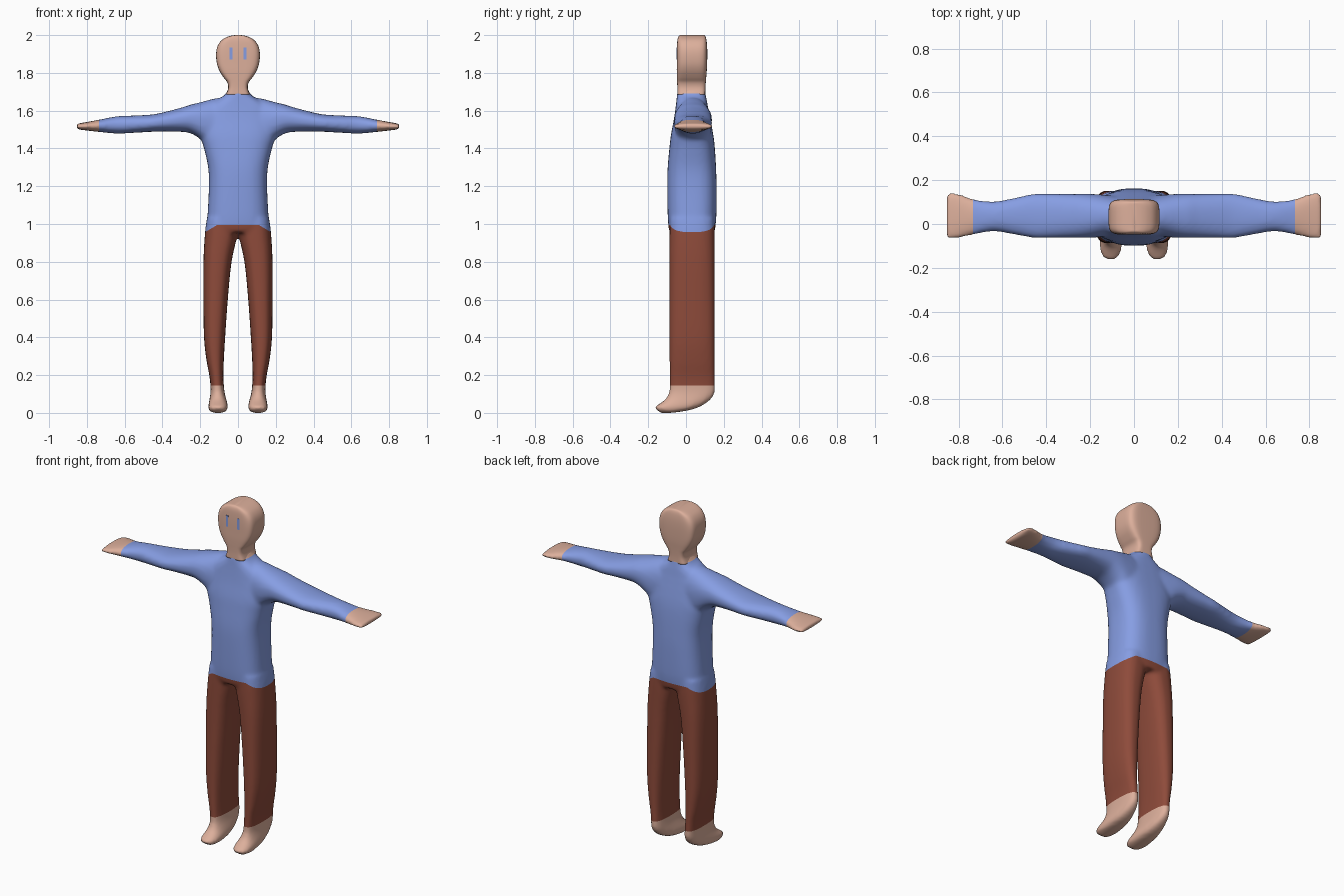
import bpy, bmesh, math
from mathutils import Vector

if "Cube" in bpy.data.objects:
    bpy.data.objects.remove(bpy.data.objects["Cube"])


def material(name, color):
    m = bpy.data.materials.new(name)
    m.diffuse_color = (*color, 1)
    m.use_nodes = True
    m.node_tree.nodes["Principled BSDF"].inputs["Base Color"].default_value = m.diffuse_color
    return m


skin = material("skin", (0.72, 0.43, 0.33))
blue = material("shirt_blue", (0.24, 0.34, 0.77))
brown = material("trouser_brown", (0.27, 0.07, 0.043))


def smooth_rows(rows, steps=4):
    """Catmull-Rom interpolation of section rows."""
    out = []
    for i in range(len(rows) - 1):
        a, b = rows[max(i - 1, 0)], rows[i]
        c, d = rows[i + 1], rows[min(i + 2, len(rows) - 1)]
        for s in range(steps):
            t = s / steps
            out.append([0.5 * (2 * q + (r - p) * t + (2 * p - 5 * q + 4 * r - w) * t * t
                               + (3 * q - p - 3 * r + w) * t ** 3)
                        for p, q, r, w in zip(a, b, c, d)])
    return out + [list(rows[-1])]


def loft(bm, sections, power, sides=40):
    """Skin closed superellipse sections given as (centre, u, v)."""
    def se(x):
        return math.copysign(abs(x) ** (2 / power), x)
    rings = []
    for c, u, v in sections:
        rings.append([bm.verts.new(c + u * se(math.cos(a)) + v * se(math.sin(a)))
                      for a in (2 * math.pi * (k + 0.5) / sides for k in range(sides))])
    faces = [bm.faces.new(rings[0]), bm.faces.new(rings[-1])]
    for r, s in zip(rings, rings[1:]):
        for k in range(sides):
            j = (k + 1) % sides
            faces.append(bm.faces.new((r[k], r[j], s[j], s[k])))
    bmesh.ops.recalc_face_normals(bm, faces=faces)


def upright(rows, side=1):
    """Rows: front y, front z, back y, back z, x0, x1."""
    out = []
    for fy, fz, by, bz, x0, x1 in smooth_rows(rows):
        out.append((Vector((side * (x0 + x1) / 2, (fy + by) / 2, (fz + bz) / 2)),
                    Vector(((x1 - x0) / 2, 0, 0)),
                    Vector((0, (by - fy) / 2, (bz - fz) / 2))))
    return out


def level(rows):
    """Rows: z, front y, back y, half width."""
    return upright([(a, z, b, z, -w, w) for z, a, b, w in rows])


def sideways(rows, side):
    """Rows: x, front y, back y, low z, high z."""
    return [(Vector((side * x, (a + b) / 2, (lo + hi) / 2)),
             Vector((0, (b - a) / 2, 0)), Vector((0, 0, (hi - lo) / 2)))
            for x, a, b, lo, hi in smooth_rows(rows)]


def add_object(name, bm, mats):
    me = bpy.data.meshes.new(name)
    bm.to_mesh(me)
    bm.free()
    for m in mats:
        me.materials.append(m)
    ob = bpy.data.objects.new(name, me)
    bpy.context.collection.objects.link(ob)
    return ob


# Torso, limbs and feet as overlapping lofts
torso = [(0.955, -.085, .15, .16), (0.98, -.092, .155, .167), (1.05, -.097, .161, .161),
         (1.2, -.099, .162, .154), (1.3, -.097, .159, .158), (1.4, -.088, .153, .18),
         (1.47, -.08, .145, .2), (1.55, -.065, .13, .2), (1.61, -.056, .118, .17),
         (1.65, -.051, .111, .12), (1.67, -.049, .107, .088), (1.69, -.047, .103, .064),
         (1.72, -.04, .097, .05)]
leg = [(-.085, 1.03, .15, 1.03, .0, .165), (-.087, .95, .152, .95, .002, .175),
       (-.088, .8, .152, .8, .034, .183), (-.088, .6, .152, .6, .054, .183),
       (-.088, .4, .152, .4, .068, .18), (-.088, .28, .152, .28, .075, .167),
       (-.088, .2, .152, .2, .077, .152), (-.088, .145, .153, .145, .075, .146),
       (-.09, .11, .148, .095, .07, .146), (-.106, .075, .108, .053, .06, .152),
       (-.135, .052, .04, .02, .054, .157), (-.157, .037, -.06, .002, .058, .155),
       (-.168, .026, -.13, -.001, .078, .135)]
arm = [(0, -.05, .12, 1.32, 1.67), (.1, -.055, .13, 1.36, 1.668), (.16, -.06, .135, 1.41, 1.655),
       (.2, -.063, .137, 1.45, 1.644), (.25, -.063, .137, 1.48, 1.632), (.3, -.063, .137, 1.488, 1.616),
       (.4, -.064, .138, 1.49, 1.59), (.46, -.063, .137, 1.488, 1.579), (.55, -.047, .118, 1.483, 1.574),
       (.64, -.033, .102, 1.479, 1.57), (.73, -.048, .113, 1.487, 1.553),
       (.8, -.065, .138, 1.495, 1.54), (.84, -.07, .142, 1.5, 1.533), (.856, -.066, .137, 1.504, 1.529)]
bm = bmesh.new()
loft(bm, level(torso), 2.8)
for side in (1, -1):
    loft(bm, upright(leg, side), 2.6)
    loft(bm, sideways(arm, side), 2.3)
body = add_object("body", bm, [])

# Fuse the parts into one soft skin
rm = body.modifiers.new("fuse", 'REMESH')
rm.mode = 'VOXEL'
rm.voxel_size = 0.01
sm = body.modifiers.new("soften", 'SMOOTH')
sm.factor, sm.iterations = 0.5, 8
fused = bpy.data.meshes.new_from_object(body.evaluated_get(bpy.context.evaluated_depsgraph_get()))
body.modifiers.clear()
body.data = fused
fused.name = "body"
fused.materials.clear()
for m in (skin, blue, brown):
    fused.materials.append(m)

# Cut clean hems at ankles, waist, neck and cuffs, then colour by region
bm = bmesh.new()
bm.from_mesh(fused)
for co, no in (((0, 0, .145), (0, 0, 1)), ((0, 0, .995), (0, 0, 1)), ((0, 0, 1.69), (0, 0, 1)),
               ((.735, 0, 0), (1, 0, 0)), ((-.735, 0, 0), (1, 0, 0)),
               ((0, 0, 1.061), (.6, 0, 1)), ((0, 0, 1.061), (-.6, 0, 1))):
    bmesh.ops.bisect_plane(bm, geom=bm.verts[:] + bm.edges[:] + bm.faces[:],
                           plane_co=co, plane_no=Vector(no).normalized(), dist=1e-5)
for f in bm.faces:
    c = f.calc_center_median()
    f.smooth = True
    if c.z < .145 or c.z > 1.69 or abs(c.x) > .735:
        f.material_index = 0
    elif c.z < min(.995, 1.061 - .6 * abs(c.x)):
        f.material_index = 2
    else:
        f.material_index = 1
bm.to_mesh(fused)
bm.free()

# Head and neck: rounded outline with a boxy depth
head = [(1.685, -.046, .102, .062), (1.72, -.046, .103, .052), (1.75, -.047, .105, .057),
        (1.775, -.048, .107, .076), (1.81, -.049, .11, .098), (1.85, -.049, .112, .112),
        (1.9, -.049, .113, .116), (1.94, -.048, .112, .109), (1.97, -.046, .109, .09),
        (1.988, -.042, .105, .063), (1.997, -.036, .1, .036), (2.0, -.03, .095, .012)]
bm = bmesh.new()
loft(bm, level(head), 5)
for f in bm.faces:
    f.smooth = True
add_object("head", bm, [skin])

# Narrow upright eyes as thin plates
for name, x in (("left_eye", .037), ("right_eye", -.037)):
    bm = bmesh.new()
    bmesh.ops.create_cube(bm, size=1)
    bmesh.ops.scale(bm, vec=(.014, .008, .065), verts=bm.verts)
    bmesh.ops.translate(bm, vec=(x, -.047, 1.903), verts=bm.verts)
    add_object(name, bm, [blue])
